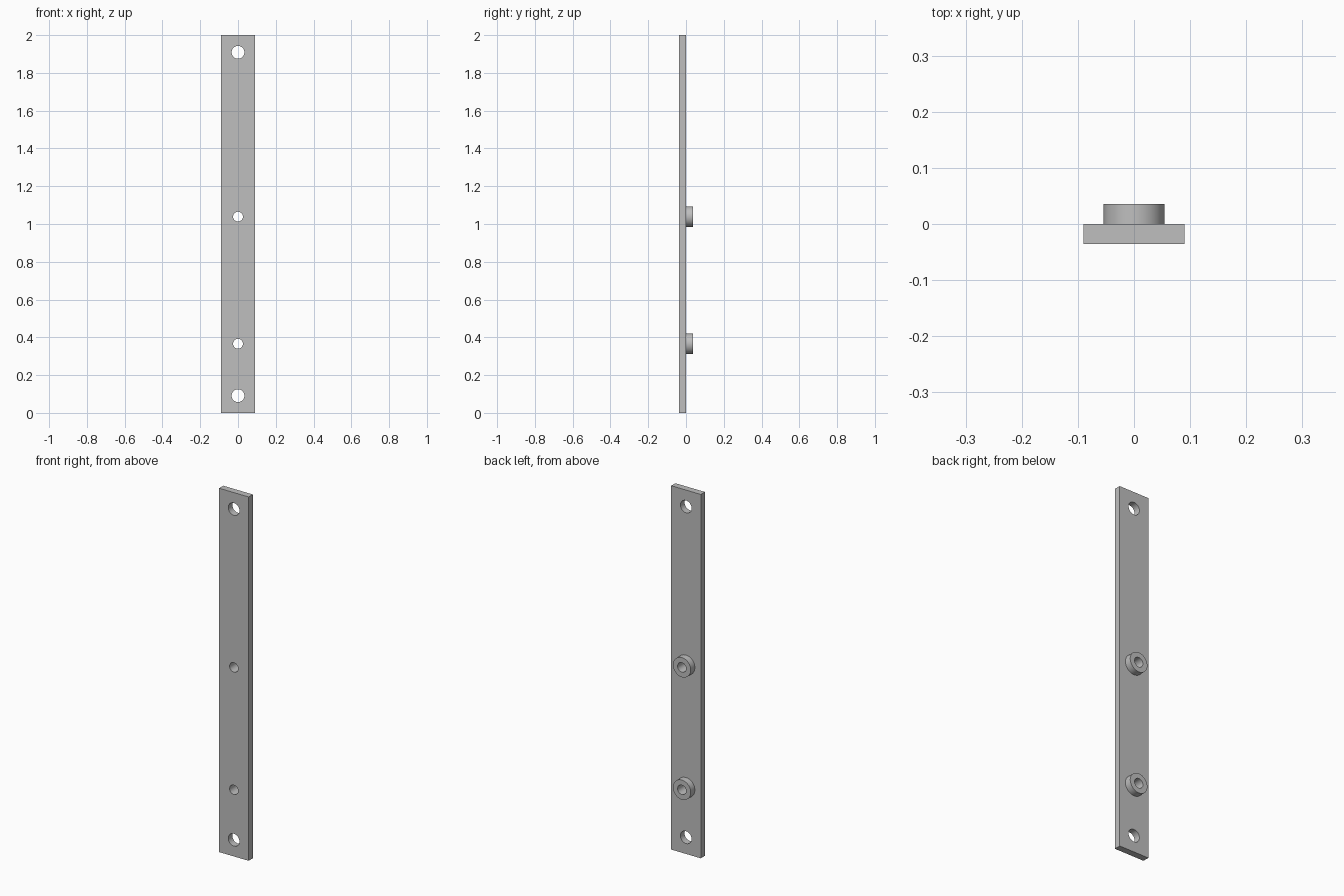
import bpy
import math

cube = bpy.data.objects.get("Cube")
if cube:
    bpy.data.objects.remove(cube, do_unlink=True)

THICK = 0.036
WIDTH = 0.18
HEIGHT = 2.0
BOSS_R = 0.054
BOSS_HOLE_R = 0.026
MOUNT_HOLE_R = 0.034
MOUNT_Z = (0.091, 1.909)
BOSS_Z = (0.366, 1.039)

steel = bpy.data.materials.new("plain grey")
steel.use_nodes = True
GREY = (0.52, 0.52, 0.52, 1)
steel.diffuse_color = GREY
steel.node_tree.nodes["Principled BSDF"].inputs["Base Color"].default_value = GREY


def cylinder(name, radius, z, y0, y1):
    """Cylinder lying along y, from y0 to y1."""
    bpy.ops.mesh.primitive_cylinder_add(
        vertices=64, radius=radius, depth=y1 - y0,
        location=(0, (y0 + y1) / 2, z), rotation=(math.pi / 2, 0, 0))
    obj = bpy.context.object
    obj.name = name
    obj.data.materials.append(steel)
    return obj


def drill(obj, radius, z):
    """Cut a round hole right through along y."""
    cutter = cylinder("hole_cutter", radius, z, -0.1, 0.1)
    cutter.hide_render = True
    mod = obj.modifiers.new("hole", "BOOLEAN")
    mod.operation = "DIFFERENCE"
    mod.solver = "EXACT"
    mod.object = cutter
    bpy.context.view_layer.objects.active = obj
    bpy.ops.object.modifier_apply(modifier=mod.name)
    bpy.data.objects.remove(cutter, do_unlink=True)


def smooth(obj):
    bpy.ops.object.select_all(action="DESELECT")
    obj.select_set(True)
    bpy.context.view_layer.objects.active = obj
    bpy.ops.object.shade_smooth_by_angle(angle=math.radians(30))


# Flat bar with two mounting holes and two boss holes
bpy.ops.mesh.primitive_cube_add(size=1, location=(0, -THICK / 2, HEIGHT / 2))
bar = bpy.context.object
bar.name = "flat_bar"
bar.scale = (WIDTH, THICK, HEIGHT)
bpy.ops.object.transform_apply(location=False, rotation=False, scale=True)
bar.data.materials.append(steel)
for z in MOUNT_Z:
    drill(bar, MOUNT_HOLE_R, z)
for z in BOSS_Z:
    drill(bar, BOSS_HOLE_R, z)
smooth(bar)

# Ring bosses on the back face
for label, z in zip(("lower", "upper"), BOSS_Z):
    boss = cylinder(label + "_boss", BOSS_R, z, 0, THICK)
    drill(boss, BOSS_HOLE_R, z)
    smooth(boss)
